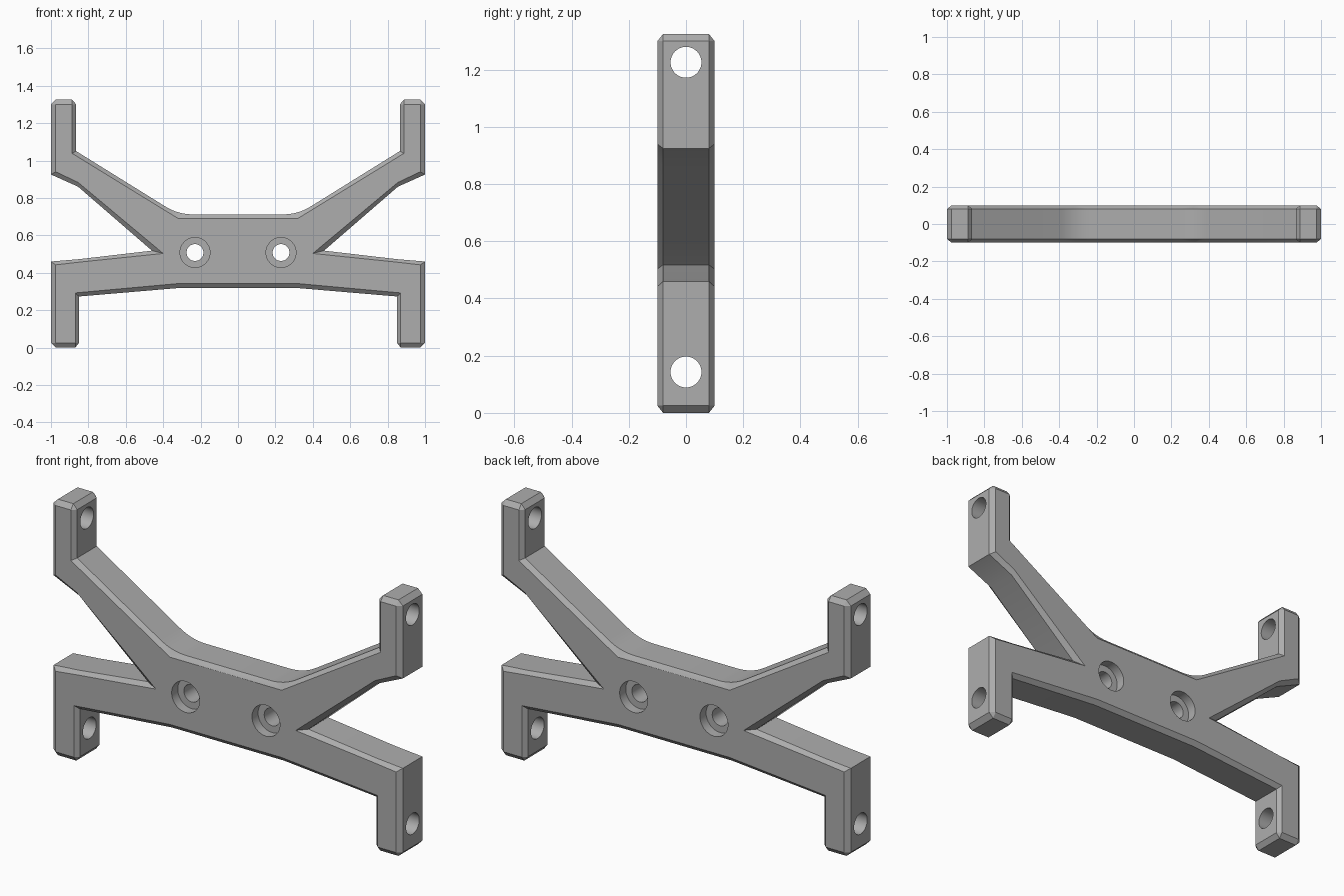
import bpy, bmesh, math
from mathutils import Vector, Matrix

cube = bpy.data.objects.get("Cube")
if cube:
    bpy.data.objects.remove(cube, do_unlink=True)

HALF = 0.1      # half thickness
EDGE = 0.08     # where the edge chamfer begins

grey = bpy.data.materials.new("mid_grey")
grey.use_nodes = True
colour = (0.42, 0.42, 0.42, 1)
grey.diffuse_color = colour
grey.node_tree.nodes["Principled BSDF"].inputs["Base Color"].default_value = colour


def fillet(a, b, c, steps=8):
    """Points of a soft corner from a to c, pulled towards b."""
    a, b, c = Vector(a), Vector(b), Vector(c)
    ts = [i / steps for i in range(steps + 1)]
    return [tuple(a * (1 - t) ** 2 + b * 2 * t * (1 - t) + c * t * t) for t in ts]


# Half profile: each face corner (x, z) with the side-wall points it meets
half = [
    ((0.32, 0.69), fillet((0.24, 0.712), (0.32, 0.712), (0.39, 0.755))),
    ((0.887, 1.038), [(0.865, 1.05)]),
    ((0.887, 1.3), [(0.865, 1.3), (0.887, 1.325)]),
    ((0.975, 1.3), [(0.975, 1.325), (1, 1.3)]),
    ((0.975, 0.94), [(1, 0.925)]),
    ((0.855, 0.883), [(0.855, 0.86)]),
    ((0.4, 0.503), [(0.46, 0.518)]),
    ((0.845, 0.457), [(0.845, 0.473)]),
    ((0.975, 0.442), [(1, 0.46)]),
    ((0.975, 0.025), [(1, 0.025), (0.975, 0)]),
    ((0.87, 0.025), [(0.87, 0), (0.85, 0.025)]),
    ((0.87, 0.292), [(0.85, 0.273)]),
    ((0.32, 0.342), [(0.32, 0.318)]),
]
flip = lambda p: (-p[0], p[1])
profile = half + [(flip(f), [flip(p) for p in reversed(w)]) for f, w in reversed(half)]


def build_bracket():
    bm = bmesh.new()
    vert = lambda p, y: bm.verts.new((p[0], y, p[1]))
    walls = [[[vert(p, y) for p in w] for _, w in profile] for y in (-EDGE, EDGE)]
    faces = [[vert(f, y) for f, _ in profile] for y in (-HALF, HALF)]
    n = len(profile)
    # Front and back faces with their chamfers
    for wall, face in zip(walls, faces):
        bm.faces.new(face)
        for i in range(n):
            j = (i + 1) % n
            bm.faces.new((face[i], face[j], wall[j][0], wall[i][-1]))
            for a, b in zip(wall[i], wall[i][1:]):
                bm.faces.new((face[i], a, b))
    # Side walls
    front, back = [[v for group in wall for v in group] for wall in walls]
    m = len(front)
    for i in range(m):
        j = (i + 1) % m
        bm.faces.new((front[i], front[j], back[j], back[i]))
    bmesh.ops.recalc_face_normals(bm, faces=bm.faces)
    mesh = bpy.data.meshes.new("bracket")
    bm.to_mesh(mesh)
    bm.free()
    ob = bpy.data.objects.new("bracket", mesh)
    bpy.context.collection.objects.link(ob)
    mesh.materials.append(grey)
    return ob


def drill(ob, centre, radius, length, axis):
    """Cut a round hole along the given axis."""
    bm = bmesh.new()
    turn = Matrix.Rotation(math.pi / 2, 4, 'Y' if axis == 'X' else 'X')
    bmesh.ops.create_cone(bm, cap_ends=True, segments=48, radius1=radius, radius2=radius,
                          depth=length, matrix=Matrix.Translation(centre) @ turn)
    mesh = bpy.data.meshes.new("hole_cutter")
    bm.to_mesh(mesh)
    bm.free()
    mesh.materials.append(grey)
    cutter = bpy.data.objects.new("hole_cutter", mesh)
    cutter.hide_render = True
    bpy.context.collection.objects.link(cutter)
    mod = ob.modifiers.new("hole", 'BOOLEAN')
    mod.operation = 'DIFFERENCE'
    mod.solver = 'EXACT'
    mod.object = cutter
    bpy.ops.object.modifier_apply(modifier=mod.name)
    bpy.data.objects.remove(cutter, do_unlink=True)


bracket = build_bracket()
bpy.ops.object.select_all(action='DESELECT')
bracket.select_set(True)
bpy.context.view_layer.objects.active = bracket

# Mounting holes through the four legs
for side in (-1, 1):
    for z in (0.143, 1.226):
        drill(bracket, (side * 0.93, 0, z), 0.054, 0.4, 'X')

# Stepped holes in the middle plate, recessed on both faces
for side in (-1, 1):
    drill(bracket, (side * 0.23, 0, 0.508), 0.045, 0.4, 'Y')
    for y in (-HALF, HALF):
        drill(bracket, (side * 0.23, y, 0.508), 0.08, 0.1, 'Y')

bpy.ops.object.shade_smooth_by_angle(angle=math.radians(22))
